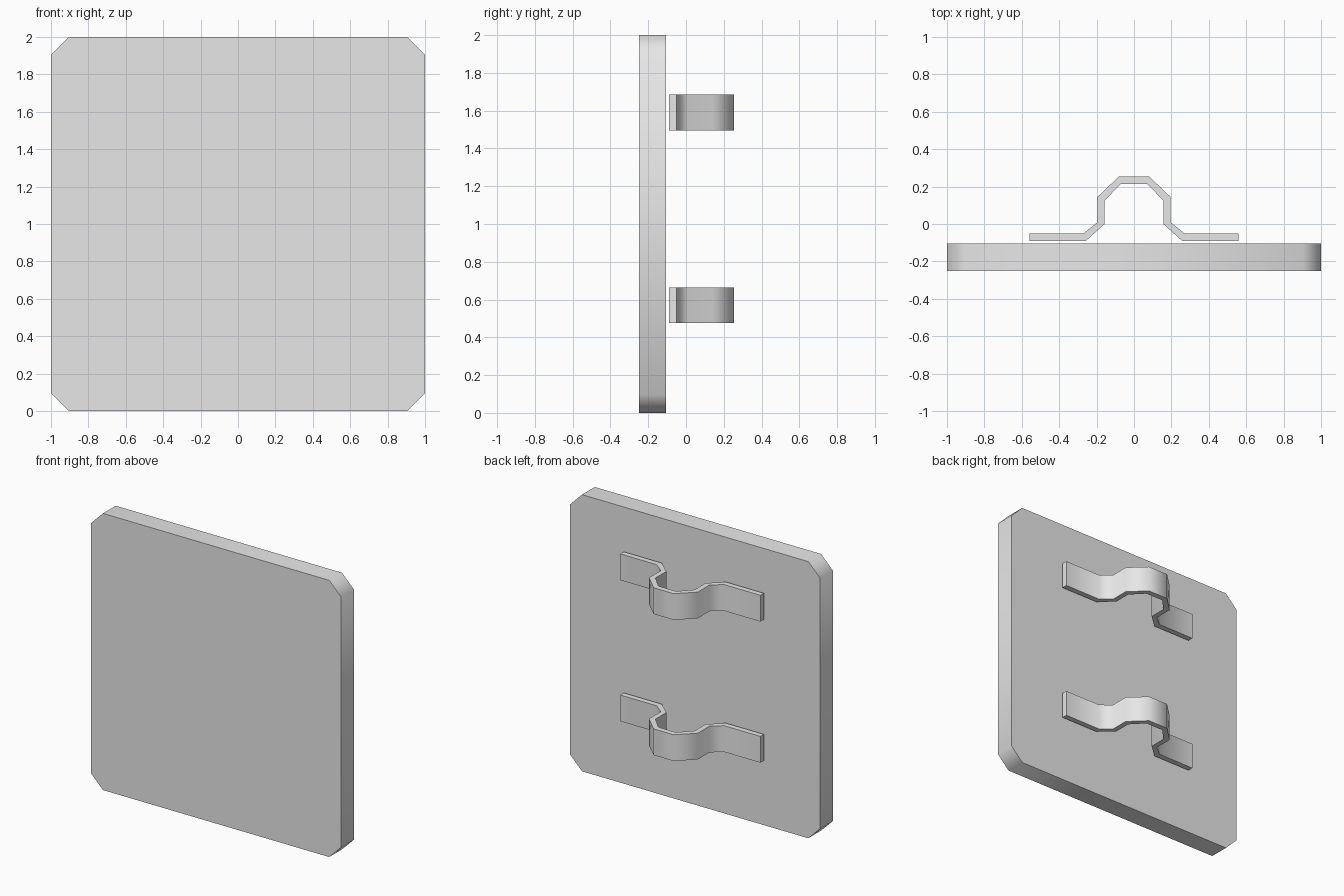
import bpy
import bmesh
import math
from mathutils import Vector

cube = bpy.data.objects.get("Cube")
if cube:
    bpy.data.objects.remove(cube, do_unlink=True)

grey = bpy.data.materials.new("plain grey")
grey.use_nodes = True
grey.diffuse_color = (0.8, 0.8, 0.8, 1)
grey.node_tree.nodes["Principled BSDF"].inputs["Base Color"].default_value = (0.8, 0.8, 0.8, 1)


def extrude_profile(name, points, direction):
    """Extrude a closed outline into a solid, smooth around its rim, sharp at its caps."""
    bm = bmesh.new()
    cap = bm.faces.new([bm.verts.new(p) for p in points])
    result = bmesh.ops.extrude_face_region(bm, geom=[cap], use_keep_orig=True)
    moved = [v for v in result["geom"] if isinstance(v, bmesh.types.BMVert)]
    bmesh.ops.translate(bm, verts=moved, vec=direction)
    bmesh.ops.recalc_face_normals(bm, faces=bm.faces)
    for face in bm.faces:
        face.smooth = True
    for edge in bm.edges:
        edge.smooth = edge.calc_face_angle(0) < math.radians(60)
    mesh = bpy.data.meshes.new(name)
    bm.to_mesh(mesh)
    bm.free()
    mesh.materials.append(grey)
    obj = bpy.data.objects.new(name, mesh)
    bpy.context.collection.objects.link(obj)
    return obj


# Square sign panel with clipped corners
cut = 0.095
outline = []
for sx, sz in ((1, 1), (-1, 1), (-1, -1), (1, -1)):
    pair = [(sx, -0.25, 1 + sz * (1 - cut)), (sx * (1 - cut), -0.25, 1 + sz)]
    outline += pair if sx * sz > 0 else pair[::-1]
extrude_profile("sign_panel", outline, Vector((0, 0.145, 0)))

# Bent pole brackets: half of the strip outline, mirrored across x
outer = [(0.08, 0.255), (0.195, 0.145), (0.195, 0.01), (0.27, -0.05), (0.56, -0.05)]
inner = [(0.56, -0.09), (0.257, -0.09), (0.157, 0.0), (0.157, 0.125), (0.07, 0.215)]
half = outer + inner
strip = half + [(-x, y) for x, y in reversed(half)]
for name, z in (("lower_bracket", 0.475), ("upper_bracket", 1.495)):
    extrude_profile(name, [(x, y, z) for x, y in strip], Vector((0, 0, 0.19)))
